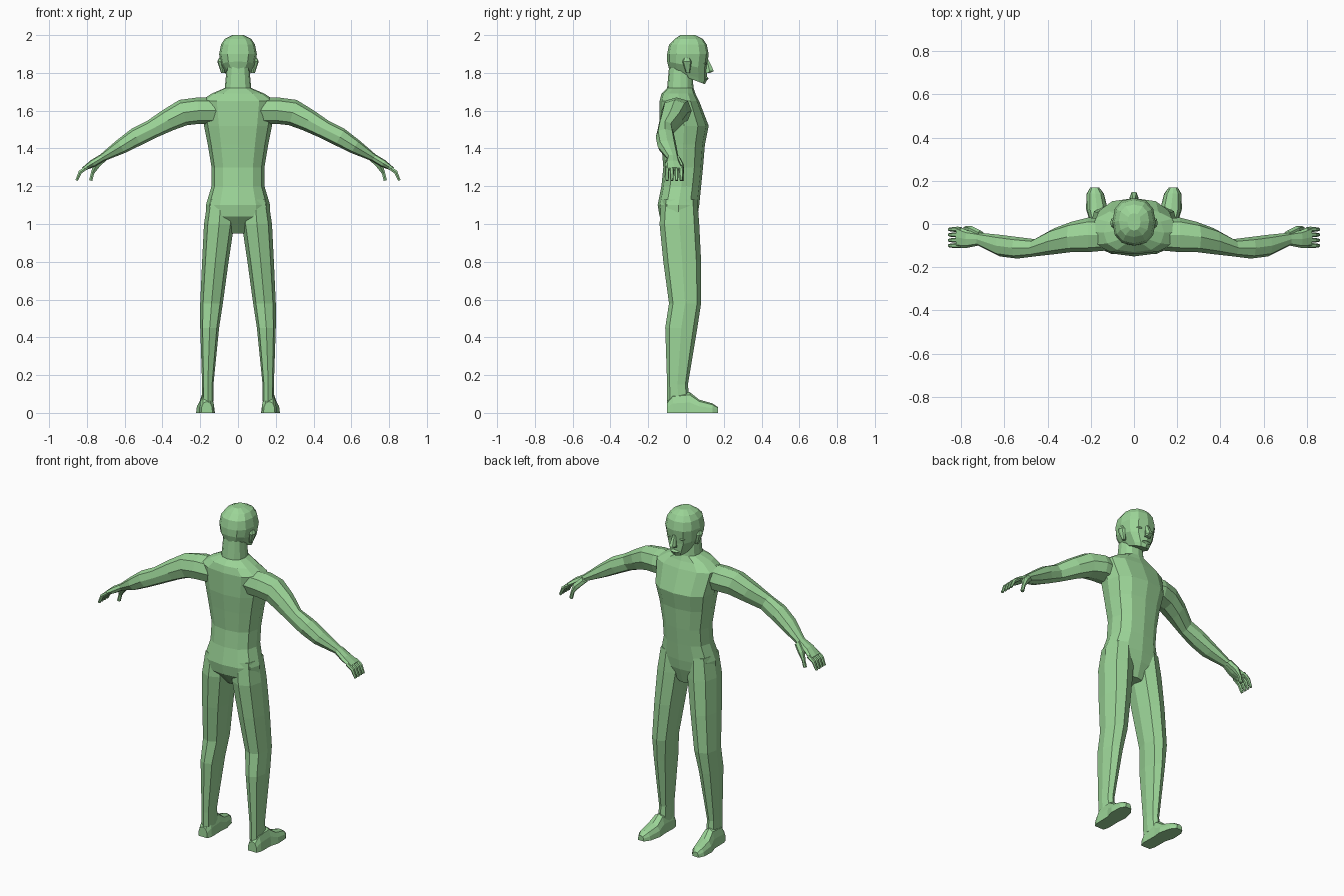
import bpy, bmesh, math
from mathutils import Vector

cube = bpy.data.objects.get("Cube")
if cube:
    bpy.data.objects.remove(cube)

skin = bpy.data.materials.new("soft green")
skin.use_nodes = True
GREEN = (0.33, 0.66, 0.31, 1)
skin.diffuse_color = GREEN
skin.node_tree.nodes["Principled BSDF"].inputs["Base Color"].default_value = GREEN


def rounded(value, power):
    """Push a sine or cosine outward so that a circle becomes a rounded box."""
    return math.copysign(abs(value) ** (2 / power), value)


def ring(center, u, v, sides, power=2.4):
    """Rounded-box section spanned by the half axes u and v."""
    angles = [math.tau * i / sides for i in range(sides)]
    return [center + u * rounded(math.cos(a), power) + v * rounded(math.sin(a), power)
            for a in angles]


def loft(name, rings, mirror=False):
    """Skin a closed solid over a list of rings, flat shaded."""
    bm = bmesh.new()
    loops = [[bm.verts.new(point) for point in points] for points in rings]
    for low, high in zip(loops, loops[1:]):
        for i in range(len(low)):
            bm.faces.new((low[i - 1], low[i], high[i], high[i - 1]))
    bm.faces.new(loops[0])
    bm.faces.new(loops[-1])
    bmesh.ops.recalc_face_normals(bm, faces=bm.faces)
    mesh = bpy.data.meshes.new(name)
    bm.to_mesh(mesh)
    bm.free()
    mesh.materials.append(skin)
    obj = bpy.data.objects.new(name, mesh)
    bpy.context.collection.objects.link(obj)
    if mirror:
        obj.modifiers.new("Mirror", 'MIRROR').use_axis[0] = True


def level(z, width, back, front, x=0, dip=0, sides=8):
    """Horizontal section with a half width; dip lowers its front edge."""
    center = Vector((x, (back + front) / 2, z - dip / 2))
    return ring(center, Vector((width, 0, 0)),
                Vector((0, (front - back) / 2, -dip / 2)), sides)


def limb(name, joints, sides):
    """Mirrored tube through joints of position, half depth, half thickness."""
    rings = []
    for i, (place, depth, thick) in enumerate(joints):
        before = joints[max(i - 1, 0)][0]
        after = joints[min(i + 1, len(joints) - 1)][0]
        along = Vector(after) - Vector(before)
        across = Vector((-along.z, 0, along.x)).normalized()
        rings.append(ring(Vector(place), Vector((0, depth, 0)), across * thick, sides))
    loft(name, rings, mirror=True)


def trunk(z, width, back, front):
    return level(z, width, back, front, sides=12)


def skull(z, width, back, front, dip=0):
    return level(z, width, back, front, dip=dip, sides=12)


# Torso and neck
loft("torso", [
    trunk(z=.95, width=.05, back=-.06, front=.03),
    trunk(z=1.04, width=.17, back=-.14, front=.06),
    trunk(z=1.1, width=.17, back=-.15, front=.07),
    trunk(z=1.2, width=.14, back=-.13, front=.08),
    trunk(z=1.3, width=.14, back=-.12, front=.09),
    trunk(z=1.42, width=.16, back=-.13, front=.1),
    trunk(z=1.52, width=.18, back=-.14, front=.12),
    trunk(z=1.65, width=.2, back=-.14, front=.07),
    trunk(z=1.69, width=.14, back=-.13, front=.05),
    trunk(z=1.72, width=.07, back=-.1, front=.04),
    trunk(z=1.83, width=.06, back=-.09, front=.03),
])

# Head, with the lower sections dipping toward the chin
loft("head", [
    skull(z=1.8, width=.05, back=-.06, front=.1, dip=.06),
    skull(z=1.82, width=.06, back=-.09, front=.11, dip=.06),
    skull(z=1.86, width=.09, back=-.1, front=.11, dip=.04),
    skull(z=1.9, width=.1, back=-.1, front=.12),
    skull(z=1.95, width=.09, back=-.09, front=.11),
    skull(z=1.98, width=.07, back=-.06, front=.09),
    skull(z=2, width=.03, back=-.03, front=.05),
])

# Face
loft("nose", [
    level(z=1.8, width=.02, back=.1, front=.13, sides=6),
    level(z=1.81, width=.02, back=.1, front=.15, sides=6),
    level(z=1.87, width=.01, back=.1, front=.12, sides=6),
])
loft("lips", [
    level(z=1.76, width=.01, back=.09, front=.11),
    level(z=1.77, width=.03, back=.09, front=.12),
    level(z=1.78, width=.01, back=.09, front=.11),
])
loft("eye", [
    level(z=1.84, width=.01, back=.08, front=.1, x=.04),
    level(z=1.85, width=.02, back=.08, front=.11, x=.04),
    level(z=1.86, width=.01, back=.08, front=.1, x=.04),
], mirror=True)
loft("ear", [
    level(z=1.8, width=.01, back=0, front=.02, x=.08),
    level(z=1.86, width=.02, back=-.02, front=.03, x=.09),
    level(z=1.88, width=.01, back=-.01, front=.02, x=.09),
], mirror=True)

# Arms, from inside the shoulder through elbow and wrist to the knuckles
shoulder, elbow, wrist = (.21, -.05, 1.6), (.54, -.11, 1.46), (.72, -.07, 1.35)
limb("arm", [
    ((.1, -.05, 1.6), .07, .07),
    (shoulder, .08, .07),
    ((.29, -.06, 1.59), .07, .07),
    ((.37, -.08, 1.55), .06, .06),
    ((.46, -.11, 1.5), .04, .05),
    (elbow, .05, .05),
    ((.62, -.1, 1.41), .05, .04),
    (wrist, .03, .02),
    ((.77, -.07, 1.32), .04, .02),
    ((.82, -.06, 1.29), .05, .01),
], sides=8)

# Fingers side by side, each curling down to the same height
for i, label in enumerate(("index", "middle", "ring", "little")):
    y = -.025 * (i + 1)
    limb(label + "_finger", [
        ((.8, y, 1.3), .011, .011),
        ((.835, y, 1.275), .011, .011),
        ((.855, y, 1.23), .008, .007),
    ], sides=6)
limb("thumb", [
    ((.71, -.05, 1.35), .02, .02),
    ((.75, -.03, 1.31), .02, .02),
    ((.77, -.02, 1.27), .01, .01),
    ((.78, -.02, 1.23), .01, .01),
], sides=6)

# Legs, from inside the hips to the ankles
loft("leg", [
    level(z=1.13, width=.07, back=-.13, front=.06, x=.09),
    level(z=1, width=.08, back=-.14, front=.07, x=.1),
    level(z=.8, width=.07, back=-.12, front=.08, x=.12),
    level(z=.58, width=.06, back=-.09, front=.08, x=.14),
    level(z=.45, width=.05, back=-.11, front=.06, x=.15),
    level(z=.15, width=.03, back=-.1, front=.01, x=.16),
    level(z=.06, width=.03, back=-.1, front=.02, x=.16),
], mirror=True)


def sole_arch(y, width, height):
    """Half-round foot section on the ground, turned out toward the toes."""
    x = .165 + max(y, 0) / 10
    angles = [math.pi * i / 6 for i in range(7)]
    return [Vector((x + width * rounded(math.cos(a), 3), y,
                    height * math.sin(a))) for a in angles]


# Feet, from heel to toe
loft("foot", [
    sole_arch(y=-.1, width=.03, height=.06),
    sole_arch(y=-.07, width=.04, height=.1),
    sole_arch(y=.02, width=.04, height=.11),
    sole_arch(y=.07, width=.05, height=.07),
    sole_arch(y=.14, width=.04, height=.05),
    sole_arch(y=.17, width=.02, height=.03),
], mirror=True)
